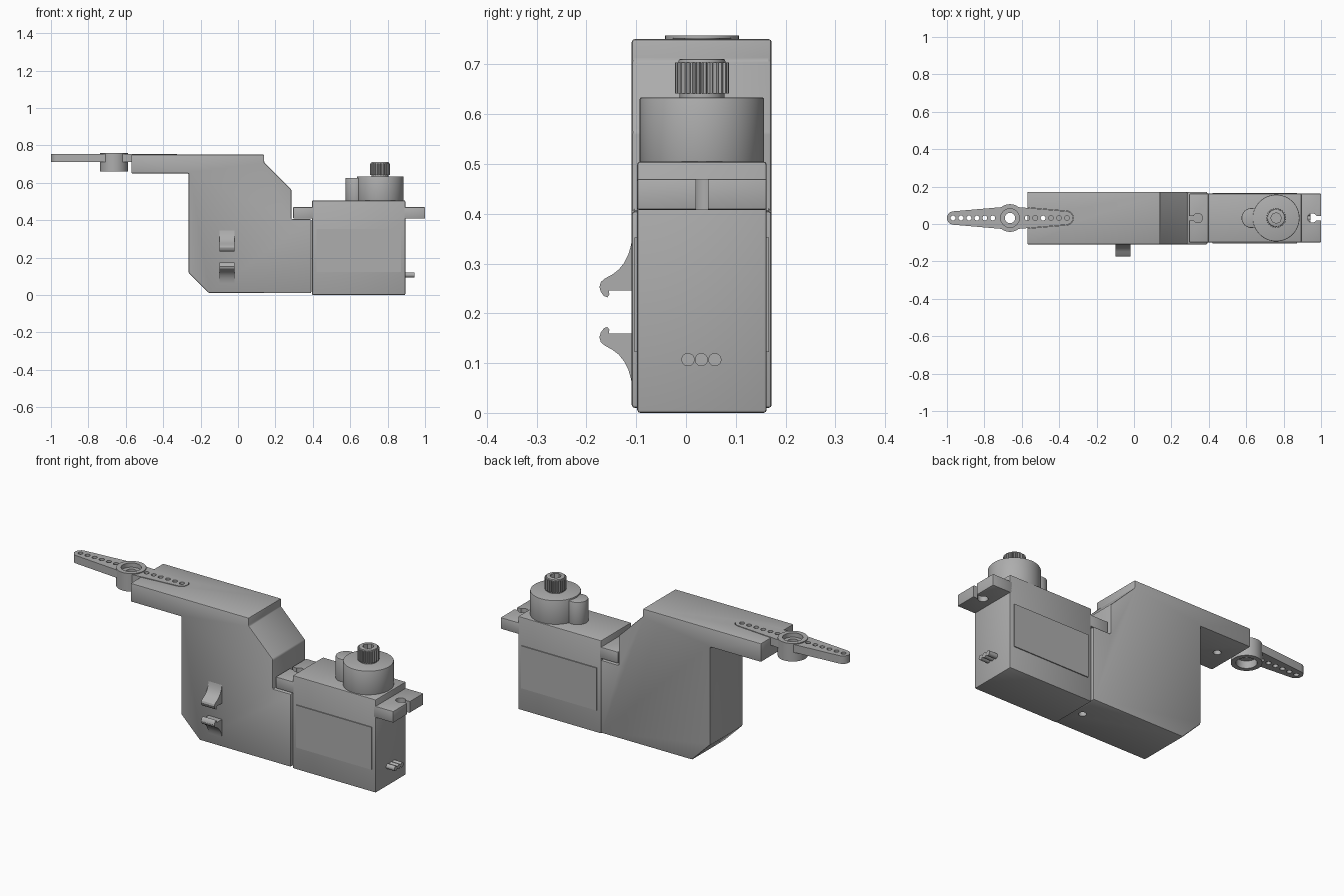
import bpy, bmesh, math
from mathutils import Vector

if "Cube" in bpy.data.objects:
    bpy.data.objects.remove(bpy.data.objects["Cube"])

grey = bpy.data.materials.new("light_grey_plastic")
grey.diffuse_color = (0.42, 0.42, 0.42, 1)
grey.use_nodes = True
grey.node_tree.nodes["Principled BSDF"].inputs["Base Color"].default_value = grey.diffuse_color
YC = 0.032            # centre line of the servo and horn in y
HX = -0.663           # horn pivot


def finish(name, bm, bevel=0.0, seg=2):
    bmesh.ops.recalc_face_normals(bm, faces=bm.faces)
    if bevel:
        sharp = [e for e in bm.edges if e.calc_face_angle(0) > 0.5]
        bmesh.ops.bevel(bm, geom=sharp, offset=bevel, segments=seg, profile=0.5,
                        affect='EDGES', clamp_overlap=True)
    me = bpy.data.meshes.new(name)
    bm.to_mesh(me)
    bm.free()
    ob = bpy.data.objects.new(name, me)
    bpy.context.collection.objects.link(ob)
    me.materials.append(grey)
    return ob


def prism(name, pts, axis, lo, hi, bevel=0.0):
    """Extrude a closed 2D profile along x (y,z points), y (x,z) or z (x,y)."""
    put = {'x': lambda a, b: (lo, a, b), 'y': lambda a, b: (a, lo, b),
           'z': lambda a, b: (a, b, lo)}[axis]
    way = Vector([(hi - lo) * (axis == k) for k in 'xyz'])
    bm = bmesh.new()
    face = bm.faces.new([bm.verts.new(put(*p)) for p in pts])
    ext = bmesh.ops.extrude_face_region(bm, geom=[face])
    bmesh.ops.translate(bm, vec=way, verts=[g for g in ext['geom'] if isinstance(g, bmesh.types.BMVert)])
    return finish(name, bm, bevel)


def box(name, x0, x1, y0, y1, z0, z1, bevel=0.0):
    return prism(name, [(x0, y0), (x1, y0), (x1, y1), (x0, y1)], 'z', z0, z1, bevel)


def ring(cx, cy, r, n=48):
    return [(cx + r * math.cos(2 * math.pi * i / n), cy + r * math.sin(2 * math.pi * i / n)) for i in range(n)]


def cyl(name, cx, cy, r, z0, z1, n=48, bevel=0.0):
    return prism(name, ring(cx, cy, r, n), 'z', z0, z1, bevel)


def select(ob):
    bpy.ops.object.select_all(action='DESELECT')
    ob.select_set(True)
    bpy.context.view_layer.objects.active = ob


def cut(ob, *cutters):
    for c in cutters:
        m = ob.modifiers.new("cut", 'BOOLEAN')
        m.operation, m.solver, m.object = 'DIFFERENCE', 'EXACT', c
        select(ob)
        bpy.ops.object.modifier_apply(modifier=m.name)
        bpy.data.objects.remove(c)


def horn_outline(grow=0.0):
    """Double tapered arm with round ends."""
    pts = []
    for s in (1, -1):
        pts.append((HX, YC - s * (0.062 + grow)))
        for i in range(13):
            a = -math.pi / 2 + math.pi * i / 12
            r = 0.036 + grow
            pts.append((HX + s * (0.301 + r * math.cos(a)), YC + s * r * math.sin(a)))
    return pts


# bracket: stepped side profile, pocketed for the horn, with two screw holes
bracket = prism("bracket", [(-0.57, 0.751), (0.14, 0.751), (0.14, 0.708), (0.285, 0.565), (0.285, 0.405),
                            (0.392, 0.405), (0.392, 0.01), (-0.155, 0.01), (-0.265, 0.12), (-0.265, 0.65),
                            (-0.57, 0.65)], 'y', -0.109, 0.172, 0.006)
cut(bracket, prism("c", horn_outline(0.002), 'z', 0.709, 0.8),
    cyl("c", HX + 0.18, YC, 0.019, 0.6, 0.73, 24),
    cyl("c", 0.342, YC, 0.019, -0.1, 0.38, 24))

# cable hooks on the front, mirrored about z = 0.202
hook = [(-0.1, 0.246), (-0.155, 0.246), (-0.154, 0.238), (-0.158, 0.232), (-0.165, 0.235), (-0.171, 0.243),
        (-0.174, 0.253), (-0.171, 0.263), (-0.163, 0.27), (-0.148, 0.278), (-0.135, 0.288), (-0.124, 0.302),
        (-0.116, 0.318), (-0.111, 0.335), (-0.109, 0.345), (-0.1, 0.345)]
prism("upper_hook", hook, 'x', -0.1, -0.02)
prism("lower_hook", [(y, 0.405 - z) for y, z in hook], 'x', -0.1, -0.02)

# servo case with side panels
box("servo_case", 0.396, 0.895, -0.098, 0.162, 0.0, 0.505, 0.006)
for side, y0, y1 in (("front", -0.103, -0.09), ("back", 0.155, 0.167)):
    box(side + "_panel", 0.42, 0.872, y0, y1, 0.122, 0.352)

# mounting tabs with keyhole slots
for side, x0, x1, hx, s in (("left", 0.295, 0.41, 0.342, -1), ("right", 0.88, 1.0, 0.953, 1)):
    tab = box(side + "_tab", x0, x1, -0.098, 0.162, 0.408, 0.47, 0.004)
    cut(tab, cyl("c", hx, YC, 0.025, 0.3, 0.6, 32),
        box("c", min(hx, hx + s * 0.1), max(hx, hx + s * 0.1), YC - 0.012, YC + 0.012, 0.3, 0.6))

# gear housing on top
cyl("gear_housing", 0.76, YC, 0.125, 0.49, 0.634, 64, 0.004)
cyl("idler_housing", 0.628, YC, 0.053, 0.49, 0.626, 40, 0.004)

# splined output shaft
cyl("shaft_collar", 0.76, YC, 0.045, 0.62, 0.65)
teeth = []
for i in range(25):
    for k, r in ((0.0, 0.047), (0.25, 0.054), (0.6, 0.054), (0.85, 0.047)):
        a = 2 * math.pi * (i + k) / 25
        teeth.append((0.76 + r * math.cos(a), YC + r * math.sin(a)))
spline = prism("output_spline", teeth, 'z', 0.642, 0.704)
cyl("spline_cap", 0.76, YC, 0.047, 0.69, 0.711, 48, 0.004)
for name in ("output_spline", "spline_cap"):
    cut(bpy.data.objects[name], cyl("c", 0.76, YC, 0.028, 0.66, 0.8, 8))

# cable stubs
for i in range(3):
    prism("cable_stub_%d" % (i + 1), ring(0.004 + 0.027 * i, 0.107, 0.0132, 20), 'x', 0.88, 0.944)

# horn arm with pin holes
arm = prism("horn_arm", horn_outline(), 'z', 0.71, 0.753)
cut(arm, cyl("c", HX, YC, 0.06, 0.6, 0.8))
for i in range(6):
    for s in (1, -1):
        cut(arm, cyl("c", HX + s * (0.092 + 0.0425 * i), YC, 0.013, 0.6, 0.8, 20))

# horn hub, lathed
bm = bmesh.new()
prof = [(0.028, 0.70), (0.028, 0.735), (0.05, 0.735), (0.05, 0.758), (0.074, 0.758),
        (0.074, 0.66), (0.05, 0.66), (0.05, 0.70)]
vs = [bm.verts.new((HX + r, YC, z)) for r, z in prof]
es = [bm.edges.new((vs[i], vs[(i + 1) % len(vs)])) for i in range(len(vs))]
bmesh.ops.spin(bm, geom=vs + es, cent=(HX, YC, 0), axis=(0, 0, 1), angle=2 * math.pi, steps=48)
bmesh.ops.remove_doubles(bm, verts=bm.verts, dist=1e-5)
finish("horn_hub", bm)

for ob in list(bpy.context.scene.objects):
    select(ob)
    bpy.ops.object.shade_smooth_by_angle(angle=math.radians(30))
